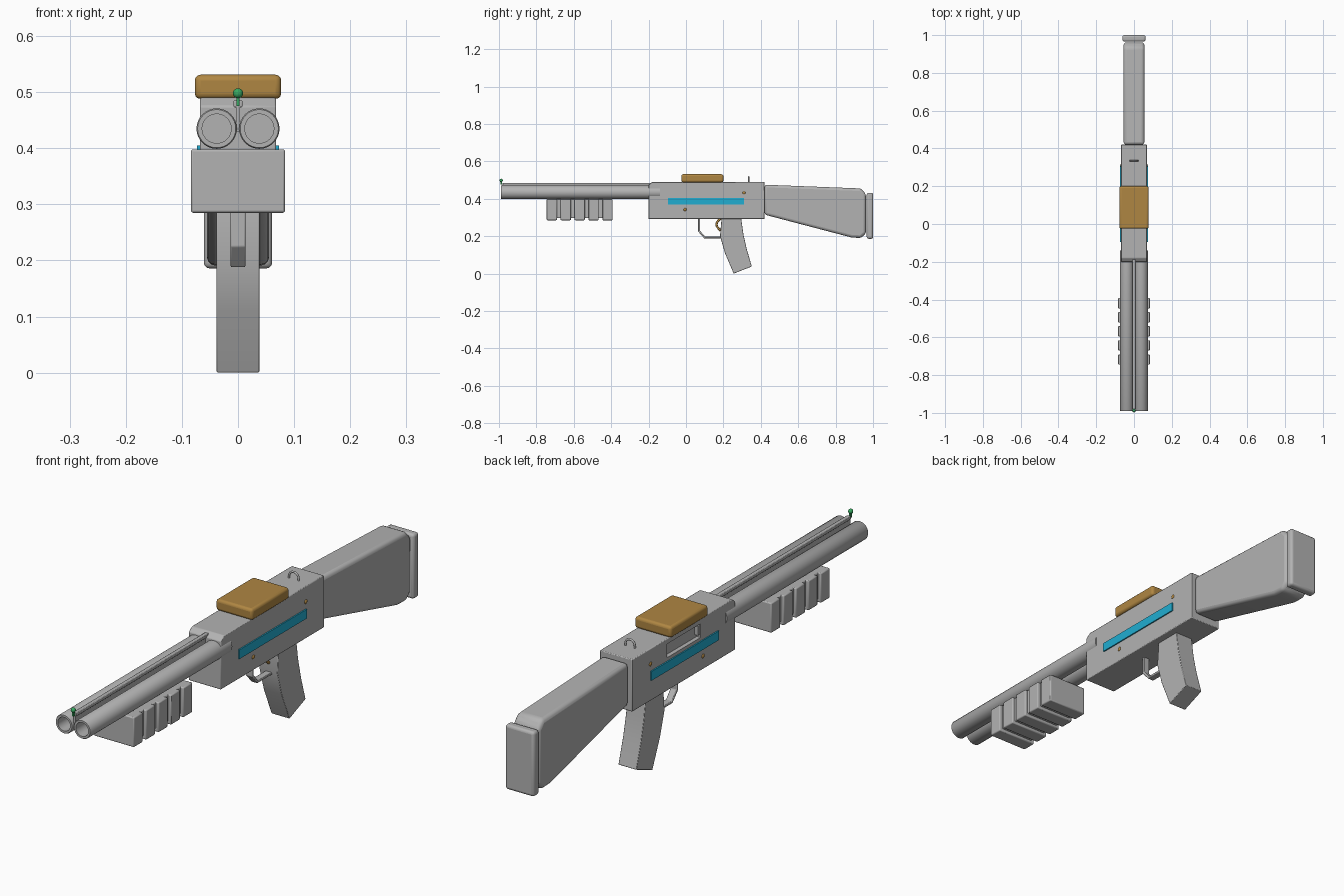
import bpy, bmesh, math
from mathutils import Vector

if "Cube" in bpy.data.objects:
    bpy.data.objects.remove(bpy.data.objects["Cube"])


def material(name, rgb):
    m = bpy.data.materials.new(name)
    m.diffuse_color = (*rgb, 1)
    m.use_nodes = True
    m.node_tree.nodes["Principled BSDF"].inputs["Base Color"].default_value = m.diffuse_color
    return m


GREY = material("grey", (0.45, 0.45, 0.45))
CYAN = material("cyan", (0.015, 0.42, 0.64))
GOLD = material("gold", (0.43, 0.24, 0.055))
GREEN = material("green", (0.04, 0.40, 0.12))


def finish(name, bm, mat, bevel=0.0, segments=2, smooth=True):
    bmesh.ops.recalc_face_normals(bm, faces=bm.faces)
    me = bpy.data.meshes.new(name)
    bm.to_mesh(me)
    bm.free()
    me.materials.append(mat)
    ob = bpy.data.objects.new(name, me)
    bpy.context.collection.objects.link(ob)
    if bevel:
        mod = ob.modifiers.new("Bevel", 'BEVEL')
        mod.width, mod.segments = bevel, segments
        mod.limit_method, mod.angle_limit = 'ANGLE', math.radians(25)
    if smooth:
        bpy.ops.object.select_all(action='DESELECT')
        ob.select_set(True)
        bpy.context.view_layer.objects.active = ob
        bpy.ops.object.shade_smooth_by_angle(angle=math.radians(35))
    return ob


def slab(name, profile, x0, x1, mat, bevel=0.0, segments=2):
    """Extrude a (y, z) profile across x."""
    bm = bmesh.new()
    face = bm.faces.new([bm.verts.new((x0, y, z)) for y, z in profile])
    ext = bmesh.ops.extrude_face_region(bm, geom=[face])
    verts = [v for v in ext["geom"] if isinstance(v, bmesh.types.BMVert)]
    bmesh.ops.translate(bm, verts=verts, vec=(x1 - x0, 0, 0))
    return finish(name, bm, mat, bevel, segments, smooth=bevel > 0)


def box(name, xs, ys, zs, mat, bevel=0.0, segments=2):
    prof = [(ys[0], zs[0]), (ys[1], zs[0]), (ys[1], zs[1]), (ys[0], zs[1])]
    return slab(name, prof, xs[0], xs[1], mat, bevel, segments)


def lathe_y(name, profile, x, z, mat, steps=32):
    """Spin a (radius, y) profile around an axis along y."""
    bm = bmesh.new()
    verts = [bm.verts.new((x + r, y, z)) for r, y in profile]
    edges = [bm.edges.new(p) for p in zip(verts, verts[1:])]
    bmesh.ops.spin(bm, geom=verts + edges, cent=(x, 0, z), axis=(0, 1, 0),
                   angle=math.tau, steps=steps)
    bmesh.ops.remove_doubles(bm, verts=bm.verts, dist=1e-5)
    return finish(name, bm, mat)


def tube(name, points, radius, mat):
    """Round wire along a list of points."""
    cu = bpy.data.curves.new(name, 'CURVE')
    cu.dimensions = '3D'
    cu.bevel_depth, cu.bevel_resolution, cu.use_fill_caps = radius, 2, True
    sp = cu.splines.new('POLY')
    sp.points.add(len(points) - 1)
    for p, co in zip(sp.points, points):
        p.co = (*co, 1)
    cu.materials.append(mat)
    ob = bpy.data.objects.new(name, cu)
    bpy.context.collection.objects.link(ob)
    return ob


# Twin hollow barrels
for side, x in (("left", -0.038), ("right", 0.038)):
    lathe_y(side + "_barrel", [(0, -0.14), (0.036, -0.14), (0.036, -0.987), (0.034, -0.99),
                               (0.026, -0.99), (0.026, -0.75), (0, -0.75)], x, 0.435, GREY)

# Sighting rib between the barrels, with post and bead
box("sight_rib", (-0.008, 0.008), (-0.98, -0.18), (0.473, 0.485), GREY, 0.002)
box("rib_web", (-0.004, 0.004), (-0.98, -0.18), (0.43, 0.475), GREY)
box("sight_post", (-0.003, 0.003), (-0.991, -0.983), (0.475, 0.495), GREEN)
bm = bmesh.new()
bmesh.ops.create_uvsphere(bm, u_segments=16, v_segments=10, radius=0.009)
bmesh.ops.translate(bm, verts=bm.verts, vec=(0, -0.988, 0.498))
finish("sight_bead", bm, GREEN)

# Receiver, with a port cut in the left side
receiver = slab("receiver", [(-0.20, 0.292), (0.42, 0.292), (0.42, 0.49), (-0.18, 0.49),
                             (-0.20, 0.475)], -0.068, 0.068, GREY, 0.003)
cutter = box("port_cutter", (-0.1, -0.052), (0.01, 0.21), (0.418, 0.47), GREY)
cutter.hide_render = True
cutter.hide_viewport = True
cut = receiver.modifiers.new("Port", 'BOOLEAN')
cut.object, cut.operation, cut.solver = cutter, 'DIFFERENCE', 'EXACT'
box("port_tab", (-0.067, -0.05), (0.012, 0.024), (0.43, 0.465), GREY)

# Side strips and pins
for side, s in (("left", -1), ("right", 1)):
    box(side + "_strip", sorted((s * 0.066, s * 0.073)), (-0.095, 0.31), (0.37, 0.405), CYAN)
    for i, (y, z) in enumerate([(-0.005, 0.342), (0.31, 0.432)]):
        bm = bmesh.new()
        bmesh.ops.create_uvsphere(bm, u_segments=12, v_segments=8, radius=0.008)
        for v in bm.verts:
            v.co = Vector((s * 0.068 + v.co.x * 0.5, y + v.co.y, z + v.co.z))
        finish(f"{side}_pin_{i}", bm, GOLD)

# Top pad
box("top_pad", (-0.077, 0.077), (-0.025, 0.20), (0.488, 0.531), GOLD, 0.01, 3)

# Rear sight loop
loop = [(-0.02, 0.335, 0.485)]
loop += [(-0.02 * math.cos(math.pi * i / 10), 0.335, 0.497 + 0.02 * math.sin(math.pi * i / 10))
         for i in range(11)]
loop += [(0.02, 0.335, 0.485)]
tube("rear_sight_loop", loop, 0.004, GREY)

# Ribbed fore grip
box("fore_grip", (-0.072, 0.072), (-0.742, -0.392), (0.296, 0.398), GREY, 0.004)
for i in range(5):
    y = -0.745 + i * 0.0745
    box(f"grip_rib_{i}", (-0.084, 0.084), (y, y + 0.055), (0.285, 0.398), GREY, 0.004)

# Stock and butt pad
slab("stock", [(0.42, 0.475), (0.935, 0.455), (0.962, 0.425), (0.962, 0.215),
               (0.935, 0.19), (0.885, 0.193), (0.42, 0.315)], -0.055, 0.055, GREY, 0.014, 3)
box("butt_pad", (-0.061, 0.061), (0.966, 1.0), (0.186, 0.432), GREY, 0.01, 3)

# Curved magazine
slab("magazine", [(0.19, 0.295), (0.182, 0.20), (0.208, 0.11), (0.255, 0.0),
                  (0.352, 0.038), (0.325, 0.13), (0.307, 0.21), (0.295, 0.295)],
     -0.038, 0.038, GREY, 0.002)

# Trigger guard as a flat strap
outer = [(0.065, 0.295), (0.065, 0.225), (0.098, 0.188), (0.19, 0.188)]
inner = [(0.19, 0.197), (0.102, 0.197), (0.075, 0.229), (0.075, 0.295)]
slab("trigger_guard", outer + inner, -0.013, 0.013, GREY, 0.002)

# Curved trigger
arc = [(0, 0.185 - 0.022 * math.sin(math.pi * t / 8), 0.295 - 0.065 * t / 8) for t in range(9)]
tube("trigger", arc, 0.006, GOLD)
